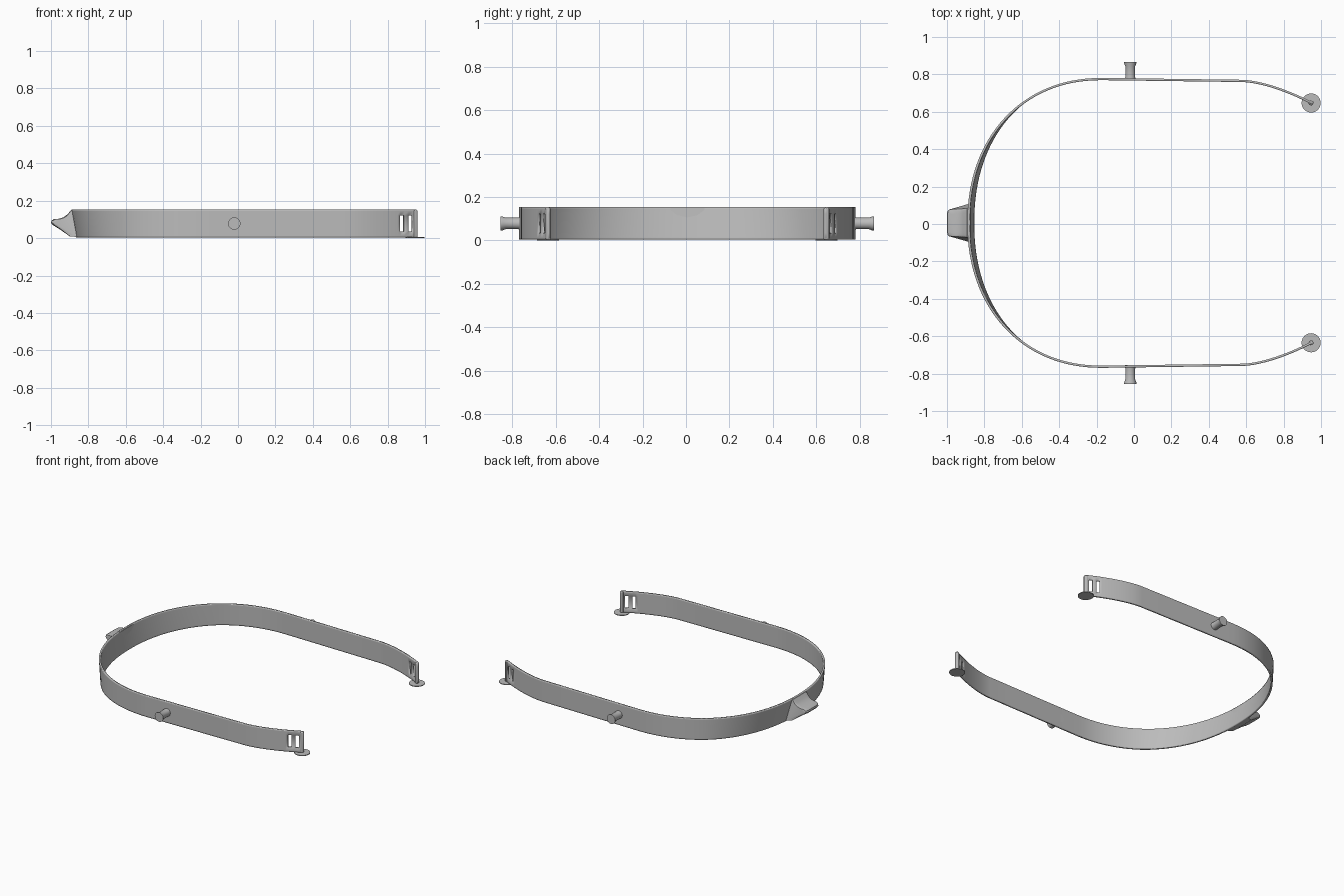
import bpy, bmesh, math
from mathutils import Matrix, Vector

cube = bpy.data.objects.get("Cube")
if cube:
    bpy.data.objects.remove(cube)

GREY = (0.5, 0.5, 0.5, 1)
mat = bpy.data.materials.new("plain grey")
mat.use_nodes = True
mat.diffuse_color = GREY
mat.node_tree.nodes["Principled BSDF"].inputs["Base Color"].default_value = GREY

Y_MID = 0.006
BOTTOM, TOP = 0.004, 0.153


def finish(name, bm, bevel=0, segments=3, thickness=0):
    """Turn a bmesh into a smooth shaded object with optional modifiers."""
    bmesh.ops.recalc_face_normals(bm, faces=bm.faces)
    mesh = bpy.data.meshes.new(name)
    bm.to_mesh(mesh)
    bm.free()
    mesh.materials.append(mat)
    obj = bpy.data.objects.new(name, mesh)
    bpy.context.collection.objects.link(obj)
    if thickness:
        mod = obj.modifiers.new("thickness", 'SOLIDIFY')
        mod.thickness, mod.offset = thickness, 0
    if bevel:
        mod = obj.modifiers.new("rounding", 'BEVEL')
        mod.width, mod.segments, mod.limit_method = bevel, segments, 'ANGLE'
    bpy.ops.object.select_all(action='DESELECT')
    obj.select_set(True)
    bpy.context.view_layer.objects.active = obj
    bpy.ops.object.shade_smooth_by_angle(angle=math.radians(35))
    return obj


def arm_y(x):
    """Half width of the band along its side arms."""
    if x < 0.58:
        return 0.769 - 0.01 * (x + 0.17) / 0.75
    return 0.759 - 0.121 * ((x - 0.58) / 0.375) ** 1.6


# Band: a vertical sheet along a U-shaped path, slotted at both ends
slot_edges = [0.865, 0.886, 0.909, 0.93]
xs = [0.958, 0.951] + slot_edges[::-1]
xs += [0.85 - 0.03 * i for i in range(10)] + [0.4, 0.2, 0.0]
half = [(x, arm_y(x)) for x in xs]
N, POWER = 32, 2 / 2.15
for i in range(N + 1):
    a = math.pi / 2 * i / N
    half.append((-0.17 - 0.715 * math.sin(a) ** POWER,
                 0.769 * max(math.cos(a), 0) ** POWER if i < N else 0))
path = half + [(x, -y) for x, y in half[-2::-1]]
rows = [BOTTOM, 0.012, 0.035, 0.122, 0.145, TOP]

bm = bmesh.new()
grid = []
for x, y in path:
    lean = min(max((-0.6 - x) / 0.285, 0), 1) * 0.025
    column = []
    for z in rows:
        inward = lean * (TOP - z) / (TOP - BOTTOM)
        column.append(bm.verts.new((x + inward, y + Y_MID, z)))
    grid.append(column)
for i in range(len(grid) - 1):
    mid = (path[i][0] + path[i + 1][0]) / 2
    in_slot = any(a < mid < b for a, b in (slot_edges[:2], slot_edges[2:]))
    at_end = i in (0, len(grid) - 2)
    for j in range(len(rows) - 1):
        if in_slot and j == 2:
            continue
        quad = [grid[i][j], grid[i + 1][j], grid[i + 1][j + 1], grid[i][j + 1]]
        if at_end and j in (0, len(rows) - 2):
            # chamfer the free corner of the strap
            outer = grid[0] if i == 0 else grid[-1]
            quad.remove(outer[0] if j == 0 else outer[-1])
        bm.faces.new(quad)
bmesh.ops.delete(bm, geom=[v for v in bm.verts if not v.link_faces], context='VERTS')
finish("band", bm, thickness=0.012)


# Side pegs: turned profile of (distance outward, radius)
PEG = [(-0.006, 0.029), (0.012, 0.0265), (0.07, 0.0265), (0.084, 0.032), (0.094, 0.033)]
for side, label in ((1, "back"), (-1, "front")):
    bm = bmesh.new()
    rings = []
    for d, r in PEG:
        ring = []
        for k in range(32):
            a = 2 * math.pi * k / 32
            ring.append(bm.verts.new((-0.02 + r * math.cos(a),
                                      Y_MID + side * (0.767 + d),
                                      0.078 + r * math.sin(a))))
        rings.append(ring)
    for lower, upper in zip(rings, rings[1:]):
        for k in range(32):
            n = (k + 1) % 32
            bm.faces.new((lower[k], lower[n], upper[n], upper[k]))
    bm.faces.new(rings[0])
    bm.faces.new(rings[-1])
    finish(label + "_peg", bm)

    # Flat round foot under the strap end
    foot_pos = Vector((0.947, Y_MID + side * 0.641, 0))
    bm = bmesh.new()
    bmesh.ops.create_cone(bm, cap_ends=True, segments=40, radius1=0.051, radius2=0.051,
                          depth=0.005, matrix=Matrix.Translation(foot_pos + Vector((0, 0, 0.0025))))
    finish(label + "_foot_disc", bm)

    # Upright post at the strap end
    bm = bmesh.new()
    turn = Matrix.Rotation(-side * math.radians(27), 4, 'Z')
    place = Matrix.Translation(foot_pos + Vector((0, 0, 0.077)))
    bmesh.ops.create_cube(bm, size=1, matrix=place @ turn @ Matrix.Diagonal((0.022, 0.024, 0.146, 1)))
    finish(label + "_end_post", bm, bevel=0.006)


# Rear hook: side profile lofted across y, flared where it meets the band
PROFILE = [(-0.875, 0.15), (-0.893, 0.15), (-0.912, 0.127), (-0.932, 0.112), (-0.955, 0.104),
           (-0.985, 0.101), (-0.997, 0.093), (-1.0, 0.082), (-0.993, 0.072),
           (-0.95, 0.045), (-0.9, 0.01), (-0.862, 0.006)]
STATIONS = [(-1, 0.82), (-0.96, 0.91), (-0.85, 0.97), (-0.65, 1)]
STATIONS += [(-t, s) for t, s in STATIONS[::-1]]
bm = bmesh.new()
loops = []
for t, reach in STATIONS:
    loop = []
    for x, z in PROFILE:
        out = max(-0.885 - x, 0)
        flare = 0.035 * max(1 - out / 0.06, 0) ** 2 * (1 - z / 0.17)
        loop.append(bm.verts.new((x + out * (1 - reach), Y_MID + t * (0.074 + flare), z)))
    loops.append(loop)
count = len(PROFILE)
for a, b in zip(loops, loops[1:]):
    for k in range(count):
        n = (k + 1) % count
        bm.faces.new((a[k], a[n], b[n], b[k]))
bm.faces.new(loops[0])
bm.faces.new(loops[-1])
finish("rear_hook", bm)
